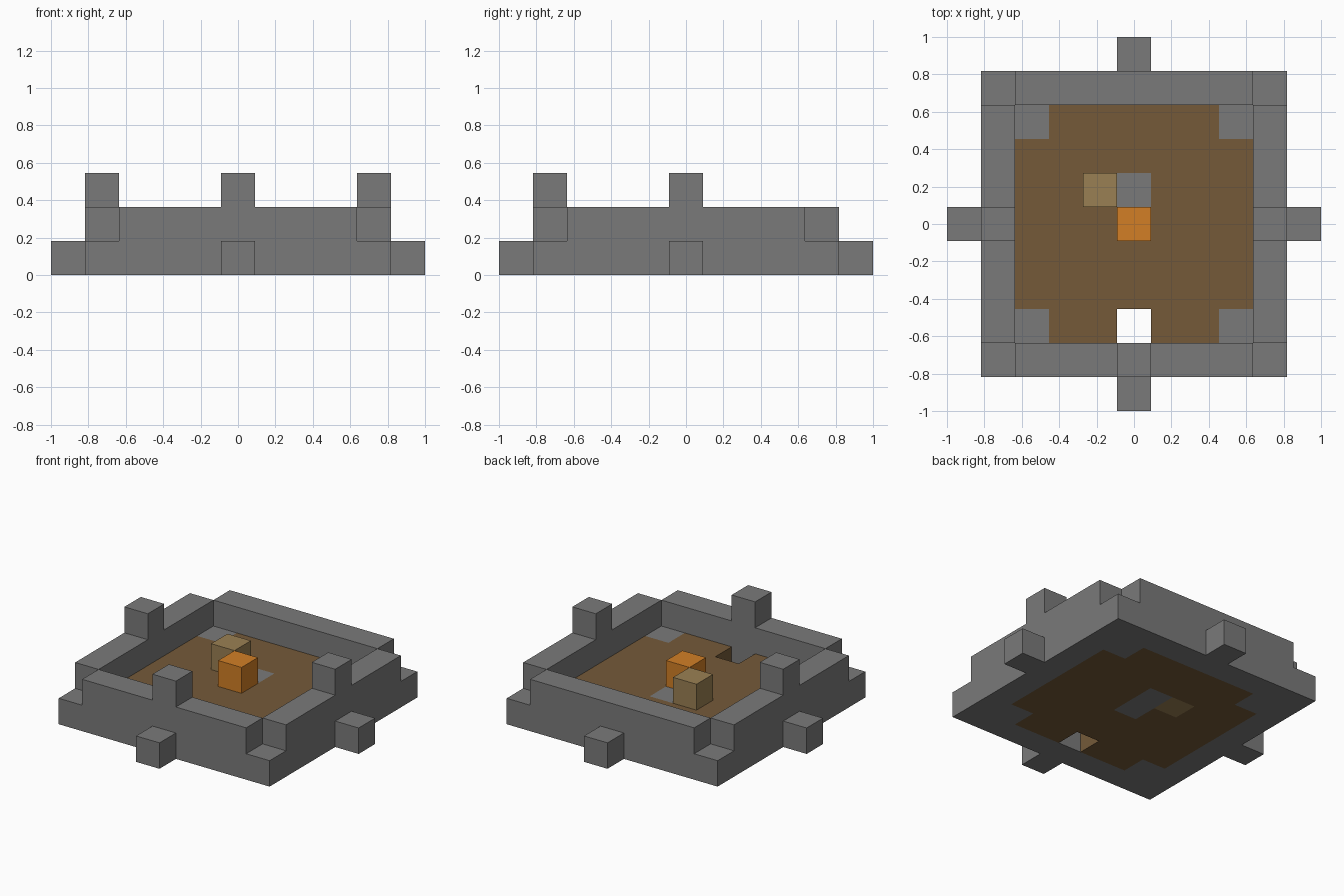
import bpy
import bmesh
from mathutils import Vector

if "Cube" in bpy.data.objects:
    bpy.data.objects.remove(bpy.data.objects["Cube"], do_unlink=True)

U = 2 / 11  # one block


def material(name, srgb):
    colour = [((c / 255 + 0.055) / 1.055) ** 2.4 for c in srgb] + [1]
    mat = bpy.data.materials.new(name)
    mat.use_nodes = True
    mat.diffuse_color = colour
    mat.node_tree.nodes["Principled BSDF"].inputs["Base Color"].default_value = colour
    return mat


STONE = material("stone grey", (122, 122, 122))
EARTH = material("earth brown", (117, 90, 57))
TIMBER = material("timber tan", (154, 128, 83))
FLAME = material("flame orange", (210, 127, 38))


def finish(name, bm, mats):
    mesh = bpy.data.meshes.new(name)
    bm.to_mesh(mesh)
    bm.free()
    for mat in mats:
        mesh.materials.append(mat)
    obj = bpy.data.objects.new(name, mesh)
    bpy.context.collection.objects.link(obj)
    return obj


def block(name, centre, size=(1, 1, 1), mat=STONE):
    """Box in block units; centre z is the height of its base."""
    bm = bmesh.new()
    bmesh.ops.create_cube(bm, size=U)
    bmesh.ops.scale(bm, vec=size, verts=bm.verts)
    x, y, z = centre
    bmesh.ops.translate(bm, vec=Vector((x, y, z + size[2] / 2)) * U, verts=bm.verts)
    return finish(name, bm, [mat])


# Walls, two blocks high
for side, s in (("front", -1), ("back", 1)):
    block(side + "_wall", (0, 4 * s, 0), (7, 1, 2))
    block(side + "_buttress", (0, 5 * s, 0))
for side, s in (("right", -1), ("left", 1)):
    block(side + "_wall", (4 * s, 0, 0), (1, 7, 2))
    block(side + "_buttress", (5 * s, 0, 0))
    block(side + "_battlement", (4 * s, 0, 2))
    # Low corner blocks
    for end, t in (("front", -1), ("back", 1)):
        block(f"{end}_{side}_corner", (4 * s, 4 * t, 0))
block("front_battlement", (0, -4, 2))

# Floor of seven by seven tiles with an open shaft inside the front wall
bm = bmesh.new()
bmesh.ops.create_grid(bm, x_segments=7, y_segments=7, size=3.5 * U)
bmesh.ops.translate(bm, vec=(0, 0, U), verts=bm.verts)
shaft = []
for face in bm.faces:
    centre = face.calc_center_median() / U
    cell = (round(centre.x), round(centre.y))
    if cell == (0, -3):
        shaft.append(face)
    elif cell == (-1, 1):
        face.material_index = 2
    elif cell in ((0, 0), (0, 1)) or min(abs(cell[0]), abs(cell[1])) == 3:
        face.material_index = 1
bmesh.ops.delete(bm, geom=shaft, context="FACES")
floor = finish("floor", bm, [EARTH, STONE, TIMBER])
slab = floor.modifiers.new("thickness", "SOLIDIFY")
slab.thickness = U
slab.offset = -1

# Blocks standing in the yard
block("campfire", (0, 0, 1), mat=FLAME)
block("timber_crate", (-1, 1, 1), mat=TIMBER)
